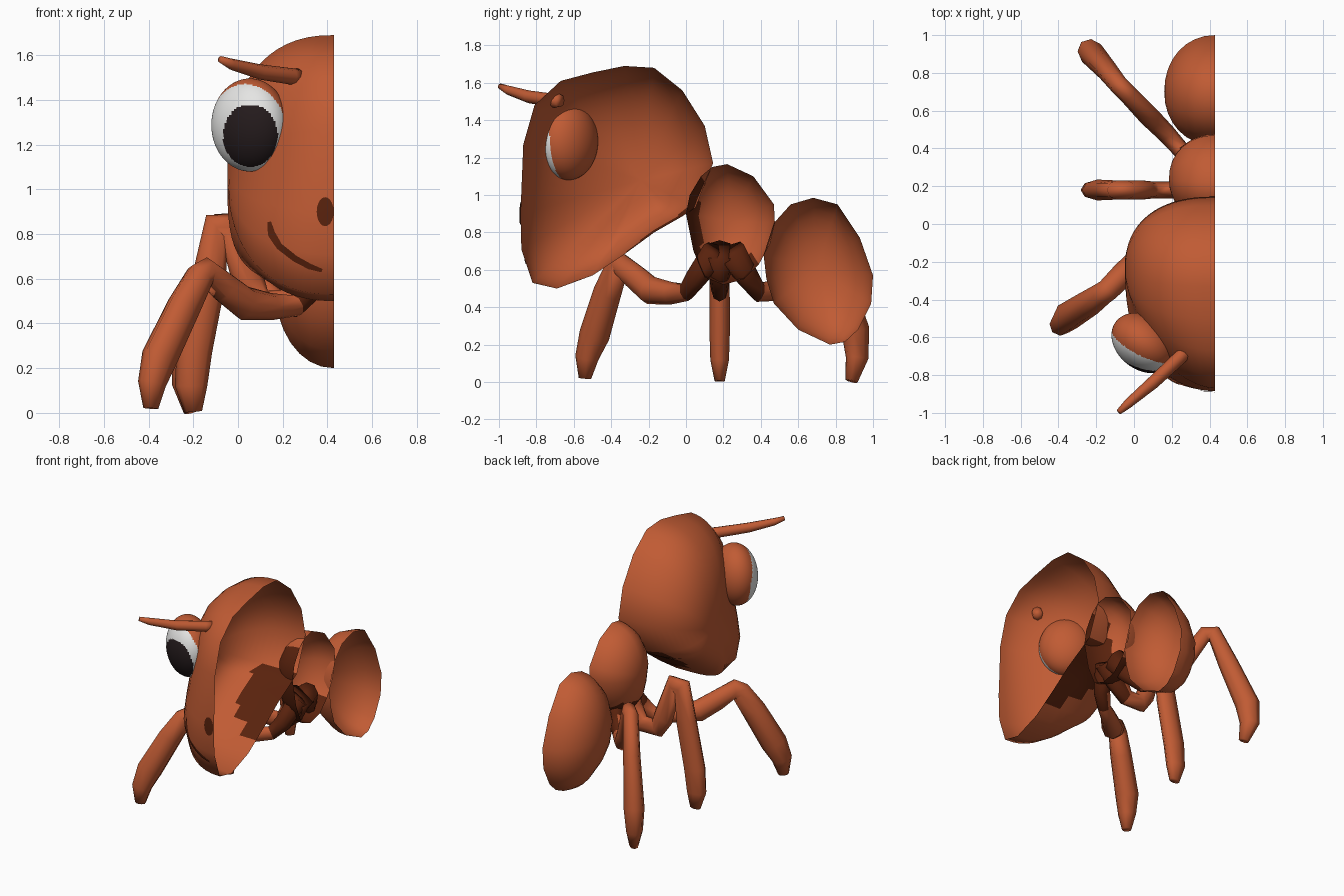
import bpy, bmesh, math
from mathutils import Vector
from mathutils.bvhtree import BVHTree

if "Cube" in bpy.data.objects:
    bpy.data.objects.remove(bpy.data.objects["Cube"])

CUT = 0.43  # the model is an open half shell, cut at this x


def mat(name, r, g, b):
    m = bpy.data.materials.new(name)
    m.diffuse_color = (r, g, b, 1)
    m.use_nodes = True
    m.node_tree.nodes["Principled BSDF"].inputs["Base Color"].default_value = m.diffuse_color
    return m


RUST = mat("rust orange", 0.53, 0.105, 0.034)
DARK = mat("dark rust", 0.1, 0.016, 0.004)
WHITE = mat("eye white", 0.78, 0.78, 0.77)
BLACK = mat("pupil dark", 0.018, 0.011, 0.012)


def finish(name, bm, mats, rule=None):
    bmesh.ops.recalc_face_normals(bm, faces=bm.faces)
    for f in bm.faces:
        f.smooth = True
        if rule:
            f.material_index = rule(f.calc_center_median())
    me = bpy.data.meshes.new(name)
    bm.to_mesh(me)
    ob = bpy.data.objects.new(name, me)
    bpy.context.collection.objects.link(ob)
    for m in mats:
        me.materials.append(m)
    return ob


def half_shell(outline, centre, width, power, rings=8):
    """Half of a rounded body: the side outline shrinks toward centre as x moves out."""
    bm = bmesh.new()
    cy, cz = centre
    rows = []
    for k in range(rings):
        a = math.pi / 2 * k / rings
        row = []
        for i, (y, z) in enumerate(outline):
            p = power(i)
            s, d = math.cos(a) ** (2 / p), math.sin(a) ** (2 / p)
            row.append(bm.verts.new((CUT - width * d, cy + (y - cy) * s, cz + (z - cz) * s)))
        rows.append(row)
    tip = bm.verts.new((CUT - width, cy, cz))
    n = len(outline)
    for k in range(rings):
        for i in range(n):
            j = (i + 1) % n
            if k + 1 < rings:
                bm.faces.new((rows[k][i], rows[k][j], rows[k + 1][j], rows[k + 1][i]))
            else:
                bm.faces.new((rows[k][i], rows[k][j], tip))
    return bm


def tube(path, deep=1.0, sides=8):
    """Capped tube through (x, y, z, radius) points lying near one vertical plane."""
    bm = bmesh.new()
    pts = [Vector(p[:3]) for p in path]
    run = pts[-1] - pts[0]
    side = Vector((run.y, -run.x, 0)).normalized()
    rows = []
    for i, p in enumerate(pts):
        tan = Vector((0, 0, 0))
        if i > 0:
            tan += (p - pts[i - 1]).normalized()
        if i < len(pts) - 1:
            tan += (pts[i + 1] - p).normalized()
        up = side.cross(tan.normalized()).normalized() * deep
        r = path[i][3]
        rows.append([bm.verts.new(p + r * (side * math.cos(t) + up * math.sin(t)))
                     for t in (2 * math.pi * k / sides for k in range(sides))])
    for v in bm.verts:
        v.co.x = min(v.co.x, CUT)
    for a, b in zip(rows, rows[1:]):
        for k in range(sides):
            j = (k + 1) % sides
            bm.faces.new((a[k], a[j], b[j], b[k]))
    bm.faces.new(rows[0])
    bm.faces.new(rows[-1])
    return bm


# Head: flat underside (last points), sloping cheeks at eye level, dark around the neck
head_outline = [(-.69, .50), (-.82, .53), (-.88, .71), (-.885, .9), (-.87, 1.27), (-.81, 1.48),
                (-.67, 1.61), (-.5, 1.655), (-.33, 1.69), (-.17, 1.68), (-.02, 1.56), (.1, 1.37),
                (.145, 1.17), (.05, .93), (-.03, .88), (-.1, .84), (-.17, .8), (-.245, .745),
                (-.32, .69), (-.41, .63), (-.5, .57)]
cheek = {3: 2.1, 4: 1.75, 5: 1.75, 6: 2.0}
head_bm = half_shell(head_outline, (-.24, 1.08), .478,
                     lambda i: 3.6 if i >= 14 else cheek.get(i, 2.35), 16)
head_bvh = BVHTree.FromBMesh(head_bm)
finish("head", head_bm, [RUST, DARK],
       lambda c: int(((c.x - CUT) / .29) ** 2 + ((c.y + .1) / .29) ** 2 < 1 and c.z < .96 + c.y * .6))

# Thorax: dark at the neck opening and at the leg roots
thorax_outline = [(.0, .9), (.02, 1.0), (.08, 1.1), (.14, 1.15), (.22, 1.165), (.36, 1.1), (.47, .95),
                  (.475, .85), (.45, .74), (.39, .63), (.31, .55), (.2, .52), (.1, .56), (.04, .7)]
finish("thorax", half_shell(thorax_outline, (.24, .86), .245, lambda i: 2.1), [RUST, DARK],
       lambda c: int(c.y < .09 or c.z < .66))

# Abdomen
abdomen_outline = [(.68, .985), (.81, .95), (.93, .77), (1.0, .57), (.99, .42), (.92, .28), (.85, .215),
                   (.77, .2), (.6, .28), (.47, .42), (.43, .55), (.415, .68), (.47, .85), (.56, .95)]
finish("abdomen", half_shell(abdomen_outline, (.7, .6), .27, lambda i: 2.1), [RUST])

# Eye: flattened ball facing front and outward, with white, pupil and a rust lid
eye_c = Vector((.053, -.63, 1.288))
along, facing = Vector((.8, -.6, 0)), Vector((-.6, -.8, 0))
eye = bmesh.new()
bmesh.ops.create_uvsphere(eye, u_segments=96, v_segments=72, radius=1)
for v in eye.verts:
    v.co = eye_c + along * v.co.x * .187 + facing * v.co.y * .142 + Vector((0, 0, v.co.z * .208))


def eye_colour(c):
    d = c - eye_c
    out, up = d.dot(facing) / .142, d.z / .208
    if out > 0 and d.y < 0 and ((d.x - .002) / .122) ** 2 + ((d.z + .048) / .14) ** 2 < 1:
        return 2
    # the white turns a little more to the front than the ball does
    return int(out + .25 * d.dot(along) / .187 > .1 + .45 * max(up, 0))


finish("eye", eye, [RUST, WHITE, BLACK], eye_colour)

# Antenna
finish("antenna", tube([(.275, -.675, 1.505, .035), (.24, -.71, 1.505, .037), (.1, -.84, 1.525, .034),
                        (-.03, -.95, 1.56, .025), (-.08, -.995, 1.582, .015)]), [RUST])

# Legs: root, low hip, femur, knee, shin, foot; with depth factor
legs = {
    "front_leg": (1.1, [
        (.38, .16, .7, .07), (.32, .05, .55, .055), (.26, .0, .48, .045), (.15, -.08, .475, .055),
        (.03, -.19, .49, .07), (-.06, -.27, .56, .065), (-.14, -.35, .63, .06), (-.17, -.37, .61, .062),
        (-.24, -.42, .48, .072), (-.35, -.49, .25, .078), (-.385, -.53, .13, .06), (-.39, -.54, .02, .032)]),
    "middle_leg": (1.45, [
        (.37, .18, .7, .08), (.3, .18, .58, .06), (.22, .18, .49, .045), (.1, .18, .49, .045),
        (.05, .18, .58, .05), (-.035, .18, .83, .05), (-.095, .18, .83, .05), (-.13, .18, .6, .053),
        (-.195, .18, .28, .055), (-.21, .18, .12, .05), (-.2, .18, .005, .027)]),
    "rear_leg": (1.2, [
        (.38, .24, .7, .07), (.32, .33, .56, .055), (.25, .39, .48, .045), (.17, .48, .49, .05),
        (.08, .57, .6, .055), (-.035, .69, .84, .05), (-.08, .735, .84, .05), (-.14, .81, .6, .056),
        (-.225, .905, .28, .068), (-.235, .915, .13, .055), (-.21, .885, .005, .03)]),
}
for name, (deep, path) in legs.items():
    finish(name, tube(path, deep), [RUST, DARK], lambda c: int(c.x > .27))


# Painted face marks: thin patches laid on the front of the head
def on_head(bm, x, z):
    x = min(x, CUT - .002)
    p = head_bvh.ray_cast(Vector((x, -3, z)), Vector((0, 1, 0)))[0]
    return bm.verts.new((x, (p.y if p else -.7) - .006, z))


# Mouth
mouth = bmesh.new()
line = [(.14, .855, .008), (.15, .80, .017), (.185, .745, .015), (.255, .69, .014), (.32, .655, .013),
        (.395, .63, .006)]
pairs = []
for a, b in zip(line, line[1:]):
    for k in range(4):
        x, z, w = (p + (q - p) * k / 4 for p, q in zip(a, b))
        n = Vector((b[1] - a[1], a[0] - b[0])).normalized() * w
        pairs.append((on_head(mouth, x + n.x, z + n.y), on_head(mouth, x - n.x, z - n.y)))
for (a, b), (c, d) in zip(pairs, pairs[1:]):
    mouth.faces.new((a, b, d, c))
finish("mouth", mouth, [DARK])

# Nostril
nostril = bmesh.new()
mid = on_head(nostril, .39, .9)
ring = [on_head(nostril, .39 + .038 * math.cos(t), .9 + .065 * math.sin(t))
        for t in (2 * math.pi * k / 20 for k in range(20))]
for k in range(20):
    nostril.faces.new((mid, ring[k], ring[(k + 1) % 20]))
finish("nostril", nostril, [DARK])
